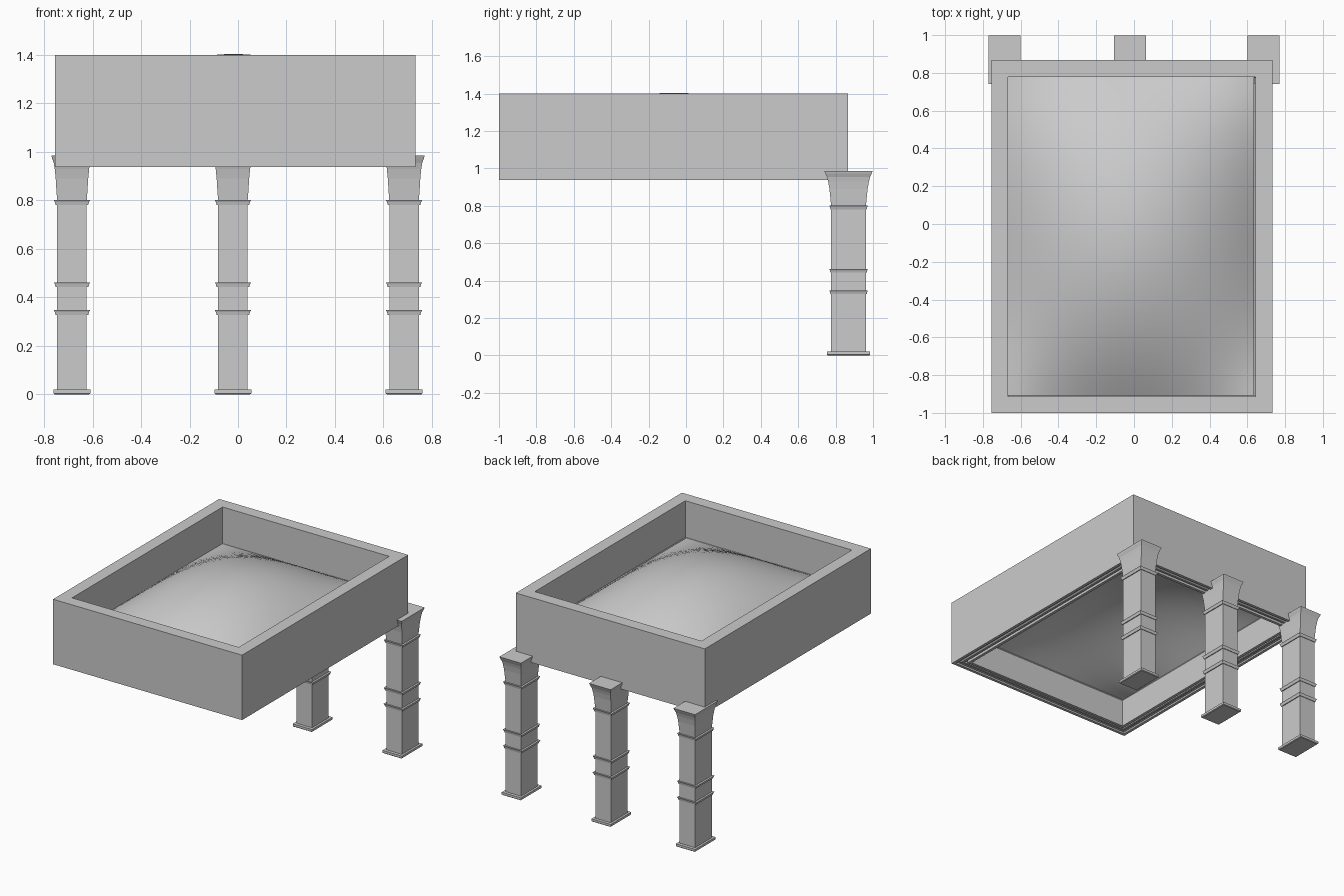
import bpy, bmesh

if "Cube" in bpy.data.objects:
    bpy.data.objects.remove(bpy.data.objects["Cube"])


def make_object(name, bm, smooth=False):
    bmesh.ops.recalc_face_normals(bm, faces=bm.faces)
    me = bpy.data.meshes.new(name)
    bm.to_mesh(me)
    bm.free()
    for p in me.polygons:
        p.use_smooth = smooth
    ob = bpy.data.objects.new(name, me)
    bpy.context.collection.objects.link(ob)
    return ob


def loft(name, rings, closed=False):
    """Rectangular rings (x0, x1, y0, y1, z) joined one after another."""
    bm = bmesh.new()
    loops = [[bm.verts.new(c) for c in
              ((x0, y0, z), (x1, y0, z), (x1, y1, z), (x0, y1, z))]
             for x0, x1, y0, y1, z in rings]
    pairs = list(zip(loops, loops[1:]))
    if closed:
        pairs.append((loops[-1], loops[0]))
    else:
        bm.faces.new(loops[0])
        bm.faces.new(loops[-1])
    for a, b in pairs:
        for i in range(4):
            j = (i + 1) % 4
            bm.faces.new((a[i], a[j], b[j], b[i]))
    return make_object(name, bm)


# Roof frame: one wall section (inset, z) swept round a rectangle
X0, X1, Y0, Y1 = -0.755, 0.732, -1.0, 0.867
section = [(0, 1.40), (0, 0.938), (0.02, 0.938), (0.02, 0.95), (0.035, 0.95),
           (0.045, 0.942), (0.06, 0.942), (0.06, 0.955), (0.075, 0.955),
           (0.075, 0.937), (0.095, 0.937), (0.095, 1.13), (0.088, 1.14),
           (0.088, 1.40)]
loft("roof_frame", [(X0 + d, X1 - d, Y0 + d, Y1 - d, z) for d, z in section], True)

# Domed ceiling: ellipsoidal sail vault, flattening towards the corners
N = 24
cx, cy = -0.018, -0.065
hx, hy = 0.652, 0.842
bm = bmesh.new()
grid = []
for i in range(N + 1):
    row = []
    for j in range(N + 1):
        u, v = 2 * i / N - 1, 2 * j / N - 1
        z = 1.14 + 0.264 * (1 - u * u) * (1 - v * v)
        row.append(bm.verts.new((cx + hx * u, cy + hy * v, z)))
    grid.append(row)
for i in range(N):
    for j in range(N):
        bm.faces.new((grid[i][j], grid[i + 1][j], grid[i + 1][j + 1], grid[i][j + 1]))
dome = make_object("domed_ceiling", bm, True)
if sum(p.normal.z for p in dome.data.polygons) < 0:
    dome.data.flip_normals()

# Pilaster outline (z, half width, half depth)
SW, SD = 0.061, 0.093


def band(z):
    return [(z, SW, SD), (z, SW + 0.006, SD + 0.004),
            (z + 0.013, SW + 0.010, SD + 0.007),
            (z + 0.02, SW + 0.014, SD + 0.010), (z + 0.02, SW, SD)]


outline = [(0, 0.071, 0.111), (0.004, 0.076, 0.115), (0.02, 0.076, 0.115),
           (0.02, SW, SD)]
outline += band(0.327) + band(0.442) + band(0.781)
# Flared capital
outline += [(0.84, 0.064, 0.097), (0.89, 0.067, 0.102), (0.93, 0.071, 0.109),
            (0.955, 0.075, 0.116), (0.973, 0.082, 0.124), (0.986, 0.085, 0.129)]

# Three pilasters along the back
for name, px in (("left", -0.685), ("middle", -0.021), ("right", 0.685)):
    py = 0.869
    loft(name + "_pilaster",
         [(px - w, px + w, py - d, py + d, z) for z, w, d in outline])
